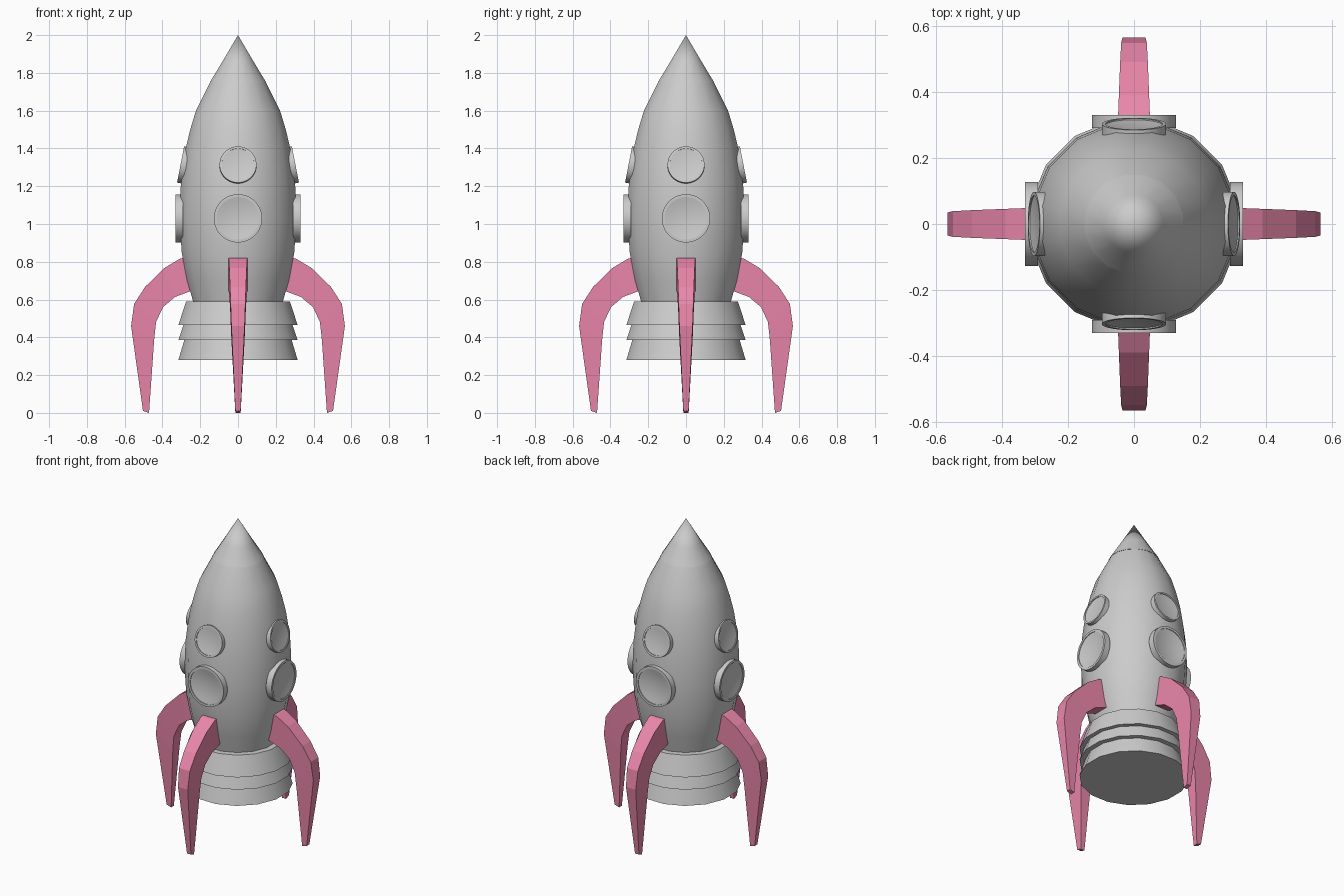
import bpy, bmesh
from math import pi, sin, cos, radians
from mathutils import Matrix, Vector

if "Cube" in bpy.data.objects:
    bpy.data.objects.remove(bpy.data.objects["Cube"])


def finish(name, bm, angle=30, mat=None):
    bmesh.ops.remove_doubles(bm, verts=bm.verts, dist=1e-5)
    bmesh.ops.recalc_face_normals(bm, faces=bm.faces)
    me = bpy.data.meshes.new(name)
    bm.to_mesh(me)
    bm.free()
    me.shade_smooth()
    me.set_sharp_from_angle(angle=radians(angle))
    ob = bpy.data.objects.new(name, me)
    bpy.context.collection.objects.link(ob)
    if mat:
        me.materials.append(mat)
    return ob


def lathe(name, profile, sides, matrix=Matrix(), angle=30):
    """Revolve (radius, height) points around the local z axis."""
    bm = bmesh.new()
    rings = []
    for r, z in profile:
        if r == 0:
            rings.append([bm.verts.new((0, 0, z))] * sides)
        else:
            rings.append([bm.verts.new((r * cos(a), r * sin(a), z))
                          for a in ((i + 0.5) * 2 * pi / sides for i in range(sides))])
    for lo, hi in zip(rings, rings[1:]):
        for i in range(sides):
            j = (i + 1) % sides
            bm.faces.new(list(dict.fromkeys((lo[i], lo[j], hi[j], hi[i]))))
    bm.transform(matrix)
    return finish(name, bm, angle)


pink = bpy.data.materials.new("pink")
pink.diffuse_color = (0.82, 0.24, 0.40, 1)
pink.use_nodes = True
pink.node_tree.nodes["Principled BSDF"].inputs["Base Color"].default_value = pink.diffuse_color

# Hull and nose
SIDES = 16
lathe("hull", [(0, 0.5), (0.225, 0.5), (0.245, 0.6), (0.275, 0.7), (0.304, 0.85),
               (0.315, 1.03), (0.309, 1.2), (0.297, 1.3), (0.282, 1.4), (0.258, 1.5),
               (0.227, 1.6), (0.150, 1.75), (0, 1.75)], SIDES)
lathe("nose_cone", [(0, 1.75), (0.152, 1.75), (0.09, 1.85), (0, 2.0)], SIDES, angle=40)

# Stepped engine skirt
lathe("engine_skirt", [(0, 0.28), (0.322, 0.28), (0.29, 0.385), (0.322, 0.385),
                       (0.295, 0.465), (0.322, 0.465), (0.28, 0.59), (0, 0.59)], SIDES)


# Portholes: rim with a shallow dished glass
def porthole(name, turn, radius, dist, z, tilt, depth):
    ri = radius * 0.88
    dish = [(ri * k, -0.004 - depth * (1 - k * k)) for k in (1, 0.75, 0.5, 0.25, 0)]
    prof = [(0, -0.04), (radius, -0.04), (radius, 0), (ri, 0)] + dish
    m = (Matrix.Rotation(turn, 4, 'Z') @ Matrix.Translation((dist, 0, z))
         @ Matrix.Rotation(pi / 2 - tilt, 4, 'Y'))
    lathe(name, prof, 32, m)


# Curved legs: outer and inner edge points (radius, height), plus half width
LEG = [((0.27, 0.825), (0.225, 0.65), 0.050),
       ((0.31, 0.815), (0.255, 0.643), 0.049),
       ((0.39, 0.767), (0.333, 0.614), 0.046),
       ((0.492, 0.667), (0.397, 0.56), 0.042),
       ((0.55, 0.577), (0.434, 0.48), 0.039),
       ((0.566, 0.46), (0.444, 0.386), 0.035),
       ((0.503, 0.01), (0.471, 0.0), 0.014)]


def leg(name, turn):
    bm = bmesh.new()
    loops = [[bm.verts.new((p[0], s * w, p[1])) for p, s in
              ((o, -1), (o, 1), (i, 1), (i, -1))] for o, i, w in LEG]
    for a, b in zip(loops, loops[1:]):
        for k in range(4):
            n = (k + 1) % 4
            bm.faces.new((a[k], a[n], b[n], b[k]))
    bm.faces.new(loops[0])
    bm.faces.new(loops[-1])
    bm.transform(Matrix.Rotation(turn, 4, 'Z'))
    ob = finish(name, bm, 30, pink)
    ob.data.shade_flat()


for i, side in enumerate(("right", "back", "left", "front")):
    t = i * pi / 2
    porthole(side + "_large_porthole", t, 0.128, 0.331, 1.03, 0, 0.014)
    porthole(side + "_small_porthole", t, 0.098, 0.304, 1.315, radians(11), 0.007)
    leg(side + "_leg", t)
